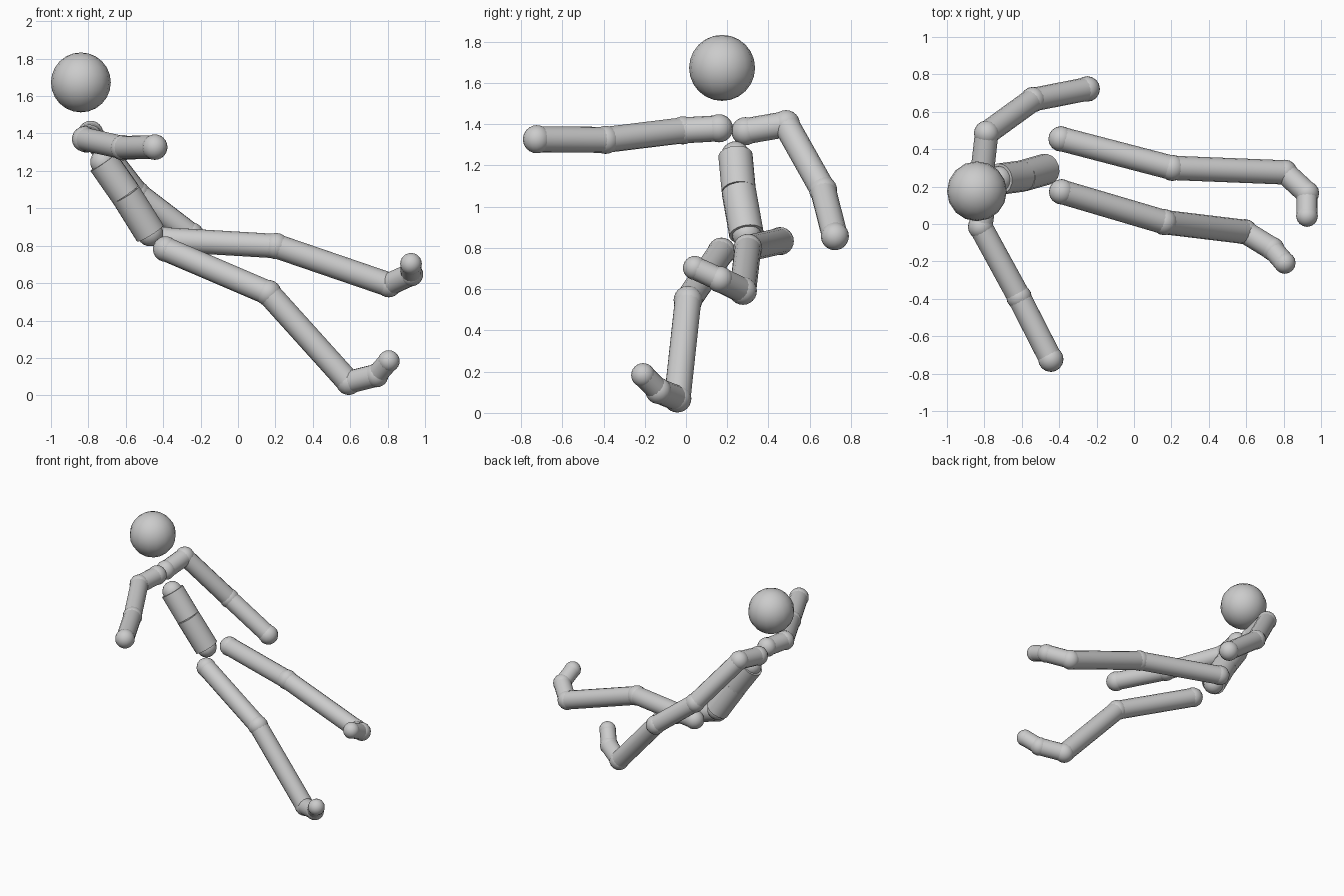
import bpy
from mathutils import Vector

if "Cube" in bpy.data.objects:
    bpy.data.objects.remove(bpy.data.objects["Cube"])

grey = bpy.data.materials.new("light_grey")
grey.diffuse_color = (0.6, 0.6, 0.6, 1)
grey.use_nodes = True
grey.node_tree.nodes["Principled BSDF"].inputs["Base Color"].default_value = grey.diffuse_color


def finish(name):
    ob = bpy.context.object
    ob.name = name
    ob.data.materials.append(grey)
    bpy.ops.object.shade_smooth_by_angle(angle=0.9)
    return ob


def ball(name, centre, radius):
    bpy.ops.mesh.primitive_uv_sphere_add(segments=16, ring_count=12,
                                         radius=radius, location=centre)
    return finish(name)


def tube(name, a, b, radius):
    a, b = Vector(a), Vector(b)
    bpy.ops.mesh.primitive_cylinder_add(vertices=16, radius=radius,
                                        depth=(b - a).length, location=(a + b) / 2)
    ob = finish(name)
    ob.rotation_euler = (b - a).to_track_quat('Z', 'Y').to_euler()


def chain(joints, bones, ball_radii, tube_radii):
    """Balls at the named joints, joined by straight tubes."""
    for (name, pos), r in zip(joints, ball_radii):
        ball(name, pos, r)
    for i, (bone, r) in enumerate(zip(bones, tube_radii)):
        tube(bone, joints[i][1], joints[i + 1][1], r)


# Head
ball("head", (-0.84, 0.175, 1.673), 0.16)

# Torso
chain([("neck_base", (-0.72, 0.24, 1.247)), ("waist", (-0.60, 0.256, 1.075)),
       ("pelvis", (-0.47, 0.293, 0.867))],
      ["chest", "abdomen"], [0.07] * 3, [0.084] * 2)

# Arms, from collar to hand
arms = {
    "right": [(-0.795, 0.16, 1.38), (-0.82, -0.015, 1.37),
              (-0.615, -0.39, 1.324), (-0.445, -0.723, 1.327)],
    "left": [(-0.81, 0.288, 1.366), (-0.788, 0.485, 1.40),
             (-0.54, 0.665, 1.08), (-0.25, 0.722, 0.857)],
}
for side, pts in arms.items():
    names = [f"{side}_{n}" for n in ("collar_joint", "shoulder", "elbow", "hand")]
    chain(list(zip(names, pts)),
          [f"{side}_{n}" for n in ("collar", "upper_arm", "forearm")],
          [0.068] * 4, [0.063] * 3)

# Legs, from hip to toe
legs = {
    "right": [(-0.387, 0.172, 0.782), (0.162, 0.01, 0.547), (0.592, -0.042, 0.07),
              (0.74, -0.133, 0.107), (0.806, -0.208, 0.183)],
    "left": [(-0.39, 0.455, 0.833), (0.204, 0.30, 0.798), (0.806, 0.276, 0.592),
             (0.926, 0.165, 0.647), (0.925, 0.043, 0.703)],
}
for side, pts in legs.items():
    names = [f"{side}_{n}" for n in ("hip", "knee", "ankle", "foot_joint", "toe")]
    chain(list(zip(names, pts)),
          [f"{side}_{n}" for n in ("thigh", "shin", "foot", "toe_bone")],
          [0.068, 0.07, 0.068, 0.064, 0.058], [0.065, 0.065, 0.061, 0.056])
